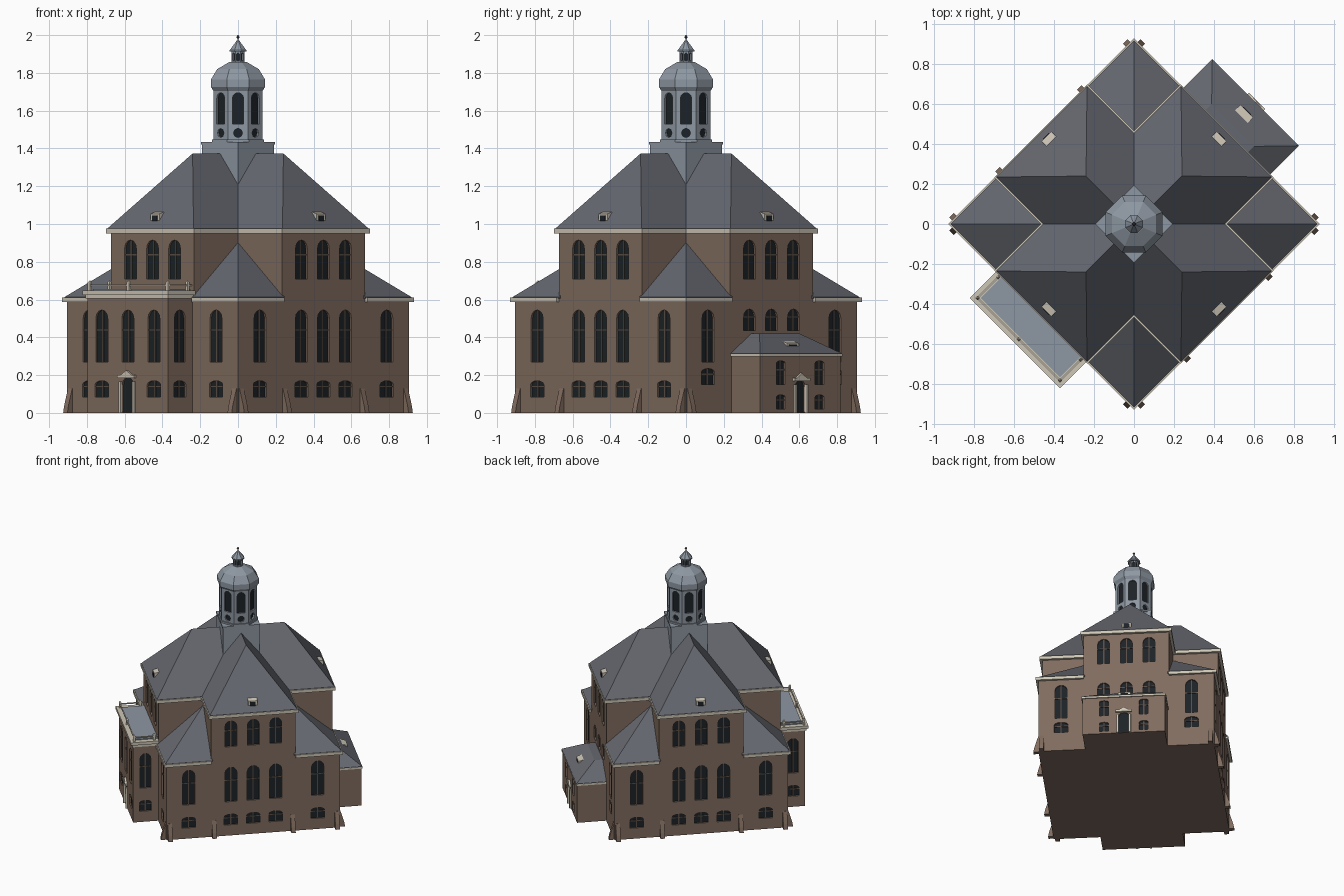
import bpy, bmesh
from math import sin, cos, pi, radians

if "Cube" in bpy.data.objects:
    bpy.data.objects.remove(bpy.data.objects["Cube"])

H, W = 0.64, 0.31           # half size of plan, half width of the cross arms
SE, NE, NW, SW = [radians(a) for a in (-45, 45, 135, 225)]
SIDES = (SE, NE, NW, SW)


def material(name, *rgb):
    m = bpy.data.materials.new(name)
    m.diffuse_color = (*rgb, 1)
    m.use_nodes = True
    m.node_tree.nodes["Principled BSDF"].inputs["Base Color"].default_value = m.diffuse_color
    return m


BRICK = material("brick", 0.22, 0.15, 0.115)
SLATE = material("slate", 0.13, 0.137, 0.16)
LEAD = material("lead", 0.27, 0.31, 0.36)
STONE = material("stone", 0.62, 0.57, 0.47)
GLASS = material("dark_glass", 0.012, 0.016, 0.02)
FRAME = material("frame", 0.10, 0.075, 0.06)


def turn(a, pts):
    """Side frame (out, along, up) to world."""
    return [(x * cos(a) - y * sin(a), x * sin(a) + y * cos(a), z) for x, y, z in pts]


def box(a, x0, x1, y0, y1, z0, z1):
    return turn(a, [(x, y, z) for x in (x0, x1) for y in (y0, y1) for z in (z0, z1)])


def ring(r, z, n=8):
    """Regular polygon with a flat side to the front, r = apothem."""
    R = r / cos(pi / n)
    return [(R * cos((i + .5) * 2 * pi / n), R * sin((i + .5) * 2 * pi / n), z) for i in range(n)]


def solid(name, pieces, mat):
    """One object made of convex pieces, each given by its corner points."""
    bm = bmesh.new()
    for pts in pieces:
        bmesh.ops.convex_hull(bm, input=[bm.verts.new(p) for p in pts])
    bmesh.ops.dissolve_limit(bm, angle_limit=0.01, verts=bm.verts[:], edges=bm.edges[:])
    bmesh.ops.recalc_face_normals(bm, faces=bm.faces[:])
    me = bpy.data.meshes.new(name)
    bm.to_mesh(me)
    bm.free()
    me.materials.append(mat)
    ob = bpy.data.objects.new(name, me)
    bpy.context.collection.objects.link(ob)
    return ob


cuts, panes, bars = [], [], []


def window(a, d, y, z, w, h, rise=None, bar=True):
    """Arched recess with a dark pane and glazing bars."""
    rise = w / 2 if rise is None else rise
    prof = [(-w / 2, 0), (w / 2, 0)]
    prof += [(w / 2 * cos(i * pi / 6), h - rise + rise * sin(i * pi / 6)) for i in range(7)]
    prof = list(dict.fromkeys((round(p, 5), round(q, 5)) for p, q in prof))
    cut_pane(a, d, y, z, prof)
    if bar:
        bars.append(box(a, d - .012, d - .006, y - .004, y + .004, z, z + h))
        bars.append(box(a, d - .012, d - .006, y - w / 2, y + w / 2, z + h * .6, z + h * .6 + .007))


def cut_pane(a, d, y, z, prof):
    for x0, x1, out in ((d - .015, d + .02, cuts), (d - .025, d - .011, panes)):
        out.append(turn(a, [(x, y + p, z + q) for x in (x0, x1) for p, q in prof]))


# windows of the main walls
for a in SIDES:
    for y in (-.475, -.165, 0, .165, .475):
        mid = abs(y) < .3
        if mid:
            window(a, H, y, .71, .088, .205)
        if mid and a == SW:
            continue
        if mid and a == NE:
            window(a, H, y, .435, .088, .115)
            continue
        window(a, H, y, .27, .09, .275)
        window(a, H, y, .15 if a == NE else .085, .1, .085, .02)

# windows of the flat roofed choir (front left) and the annex (back right)
CH, AN = 0.825, 0.855
for y in (-.195, 0, .195):
    window(SW, CH, y, .27, .09, .275)
    if y:
        window(SW, CH, y, .085, .1, .085, .02)
for a, s in ((SE, -1), (NW, 1)):
    window(a, .30, s * .735, .27, .08, .275)
    window(a, .30, s * .735, .085, .09, .085, .02)
for y in (-.145, .145):
    window(NE, AN, y, .15, .065, .125, .01)
    window(NE, AN, y, .02, .065, .075, .01)

# doors with stone portals
portal = []
for a, d, w, h in ((SW, CH, .085, .185), (NE, AN, .075, .17)):
    window(a, d, 0, .004, w, h, bar=False)
    for s in (-1, 1):
        portal.append(box(a, d - .005, d + .012, s * w / 2, s * (w / 2 + .014), 0, h - .02))
    portal.append(box(a, d - .005, d + .018, -w / 2 - .02, w / 2 + .02, h, h + .015))
    portal.append(turn(a, [(x, y, z) for x in (d - .005, d + .014)
                           for y, z in ((-w / 2, h + .015), (w / 2, h + .015), (0, h + .04))]))
solid("portals", portal, STONE)

# tower openings
circle = [(.024 * cos(i * pi / 4), .024 * sin(i * pi / 4)) for i in range(8)]
for k in range(8):
    window(k * pi / 4, .13, 0, 1.53, .06, .165, bar=False)
    cut_pane(k * pi / 4, .13, 0, 1.482, circle)
    window(k * pi / 4, .034, 0, 1.865, .016, .04, bar=False)

# walls, cut by the window recesses
E = H + .015
walls = [
    solid("lower_walls", [box(NE, -H, H, -H, H, 0, .6)], BRICK),
    solid("upper_walls_a", [box(NE, -H, H, -W, W, .6, .96)], BRICK),
    solid("upper_walls_b", [box(SE, -H, H, -W, W, .6, .96)], BRICK),
    solid("choir_walls", [box(SW, H - .05, CH, -.30, .30, 0, .615)], BRICK),
    solid("annex_walls", [box(NE, H - .05, AN, -.30, .30, 0, .31)], BRICK),
    solid("tower_drum", [ring(.13, 1.43) + ring(.13, 1.71)], LEAD),
]
cutter = solid("window_cutter", cuts[:], BRICK)
cutter.hide_render = True
cutter.display_type = 'WIRE'
for ob in walls:
    m = ob.modifiers.new("recesses", 'BOOLEAN')
    m.operation, m.object, m.solver = 'DIFFERENCE', cutter, 'EXACT'
solid("window_panes", panes, GLASS)
solid("glazing_bars", bars, FRAME)

# cross roof: two hipped roofs crossing, with stone cornices
solid("upper_cornice", [box(a, -H - .02, H + .02, -W - .02, W + .02, .95, .975) for a in (NE, SE)], STONE)
solid("main_roof", [box(a, -E, E, -W - .012, W + .012, .97, .977)
                    + turn(a, [(-.34, 0, 1.373), (.34, 0, 1.373)]) for a in (NE, SE)], SLATE)

# corner pavilions: cornice and quarter pyramid roof
solid("pavilion_cornices", [box(a, W, H + .018, W, H + .018, .588, .612) for a in SIDES], STONE)
solid("pavilion_roofs", [box(a, W - .01, E - .005, W - .01, E - .005, .605, .613)
                         + turn(a, [(W - .01, W - .01, .91)]) for a in SIDES], SLATE)

# buttresses at the corners, and at the arm edges of the free sides
butt = []
for a in SIDES:
    for y in (-.615, -.29, .29, .615):
        if abs(y) > .5 or a in (SE, NW):
            butt.append(turn(a, [(x, y + s, z) for s in (-.016, .016) for x, z in
                                 ((H - .01, 0), (H + .038, 0), (H + .03, .04), (H + .002, .13), (H - .01, .13))]))
solid("buttresses", butt, BRICK)

# choir: cornice, lead flat roof and balustrade
solid("choir_cornice", [box(SW, H, CH + .008, -.308, .308, .605, .625),
                        box(SW, H, CH + .02, -.32, .32, .625, .648)], STONE)
solid("choir_flat_roof", [box(SW, H, CH - .02, -.28, .28, .64, .655)], LEAD)
rail = [box(SW, CH - .012, CH - .004, -.296, .296, .672, .68)]
for s in (-1, 1):
    rail.append(box(SW, H, CH - .004, s * .288, s * .296, .672, .68))
for x, y in ((CH - .008, 0), *[(x, s * .292) for x in (H + .03, CH - .008) for s in (-1, 1)]):
    rail.append(box(SW, x - .008, x + .008, y - .008, y + .008, .64, .69)
                + turn(SW, [(x, y, .702)]))
solid("choir_balustrade", rail, STONE)

# annex: low hipped roof
solid("annex_cornice", [box(NE, H, AN + .008, -.308, .308, .298, .312)], STONE)
solid("annex_roof", [box(NE, H - .03, AN + .006, -.306, .306, .31, .315)
                     + turn(NE, [(x, y, .42) for x in (H - .03, .70) for y in (-.15, .15)])], SLATE)

# roof dormers
dorm, dark = [], []
for a, x, z, w, h in [(s, .622, 1.0, .034, .066) for s in SIDES] + [(NE, .80, .337, .045, .045)]:
    dorm.append(box(a, x - .06, x, -w, w, z, z + h - .012)
                + turn(a, [(x - .045, y, z + h) for y in (-w, w)]))
    dark.append(box(a, x - .01, x + .003, -w * .6, w * .6, z + .01, z + h - .02))
solid("dormers", dorm, STONE)
solid("dormer_panes", dark, GLASS)

# central tower: square base, dome, small lantern and finial
solid("tower_base", [box(NE, -.134, .134, -.134, .134, 1.1, 1.425),
                     box(NE, -.138, .138, -.138, .138, 1.422, 1.434)], LEAD)
solid("tower_plinth", [ring(.138, 1.43) + ring(.138, 1.447)], LEAD)
solid("dome", [sum([ring(r, z) for r, z in ((.13, 1.705), (.143, 1.725), (.143, 1.765),
                                            (.11, 1.82), (.045, 1.858))], [])], LEAD)
lantern = solid("lantern", [ring(.034, 1.85) + ring(.034, 1.915)], LEAD)
m = lantern.modifiers.new("recesses", 'BOOLEAN')
m.operation, m.object, m.solver = 'DIFFERENCE', cutter, 'EXACT'
solid("lantern_roof", [ring(.044, 1.912) + ring(.044, 1.92) + ring(.022, 1.947) + ring(.006, 1.972),
                       ring(.003, 1.96) + ring(.003, 1.99)], LEAD)
solid("finial_ball", [ring(.004, 1.981) + ring(.009, 1.99) + ring(.003, 2.0)], FRAME)
